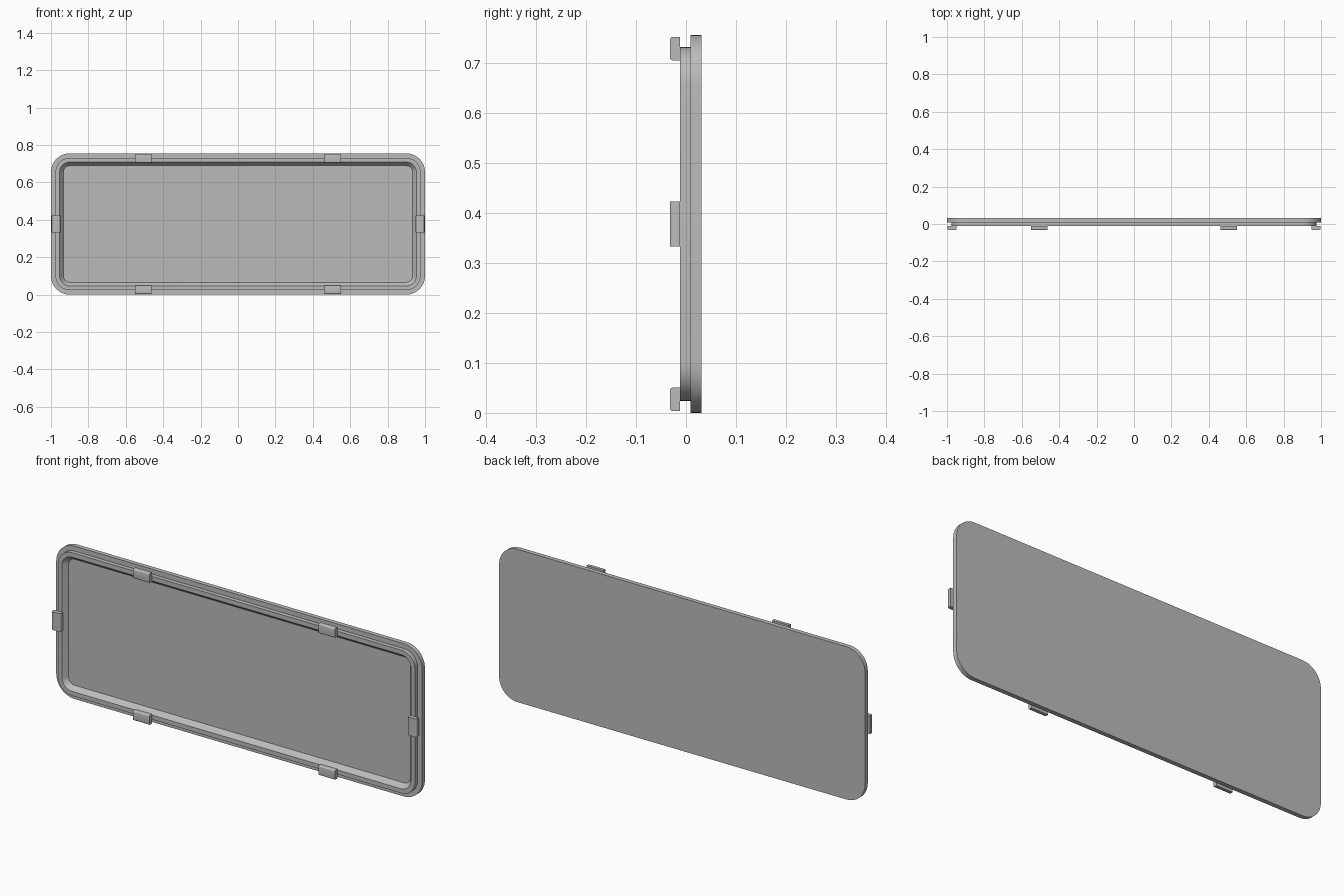
import bpy, bmesh, math
from mathutils import Vector

if "Cube" in bpy.data.objects:
    bpy.data.objects.remove(bpy.data.objects["Cube"])

HALF_W, HEIGHT, RADIUS, STEPS = 1.0, 0.755, 0.1, 10
FRONT, BACK = -0.012, 0.031

grey = bpy.data.materials.new("plain grey")
grey.use_nodes = True
colour = (0.5, 0.5, 0.5, 1)
grey.diffuse_color = colour
grey.node_tree.nodes["Principled BSDF"].inputs["Base Color"].default_value = colour


def finish(name, bm):
    bmesh.ops.recalc_face_normals(bm, faces=bm.faces)
    mesh = bpy.data.meshes.new(name)
    bm.to_mesh(mesh)
    bm.free()
    mesh.materials.append(grey)
    obj = bpy.data.objects.new(name, mesh)
    bpy.context.collection.objects.link(obj)
    bpy.ops.object.select_all(action="DESELECT")
    obj.select_set(True)
    bpy.context.view_layer.objects.active = obj
    bpy.ops.object.shade_smooth_by_angle(angle=math.radians(30))
    return obj


def rounded_ring(bm, inset, y):
    """Rounded rectangle, offset inwards from the cover outline."""
    ring = []
    r = RADIUS - inset
    cx, cz = HALF_W - RADIUS, HEIGHT / 2 - RADIUS
    for corner, (sx, sz) in enumerate([(1, 1), (-1, 1), (-1, -1), (1, -1)]):
        for i in range(STEPS + 1):
            a = (corner + i / STEPS) * math.pi / 2
            ring.append(bm.verts.new((sx * cx + r * math.cos(a), y,
                                      HEIGHT / 2 + sz * cz + r * math.sin(a))))
    return ring


# Cover: back plate, stepped lip and sloped recess in one section sweep
section = [(0, BACK), (0, 0.009), (0.024, 0.009), (0.024, FRONT),
           (0.046, FRONT), (0.066, 0.012)]
bm = bmesh.new()
rings = [rounded_ring(bm, inset, y) for inset, y in section]
for a, b in zip(rings, rings[1:]):
    for i in range(len(a)):
        j = (i + 1) % len(a)
        bm.faces.new((a[i], a[j], b[j], b[i]))
bm.faces.new(rings[0])
bm.faces.new(rings[-1])
finish("cover", bm)


def clip(name, x, z, width, height):
    """Small block with its long front edges rounded."""
    bm = bmesh.new()
    bmesh.ops.create_cube(bm, size=1)
    depth = 0.02
    for v in bm.verts:
        v.co = Vector((x + v.co.x * width, FRONT - depth / 2 + v.co.y * depth,
                       z + v.co.z * height))
    along = 0 if width > height else 2
    front = [e for e in bm.edges
             if all(v.co.y < FRONT - depth / 2 for v in e.verts)
             and abs((e.verts[0].co - e.verts[1].co)[along]) > 0.01]
    bmesh.ops.bevel(bm, geom=front, offset=0.006, segments=4,
                    profile=0.5, affect="EDGES")
    finish(name, bm)


# Clips: two above, two below, one at each end
LONG, SHORT, INSET = 0.09, 0.047, 0.027
for side, sx in (("left", 1), ("right", -1)):
    clip(f"{side}_end_clip", sx * (HALF_W - INSET), HEIGHT / 2, SHORT, LONG)
    clip(f"{side}_top_clip", sx * 0.507, HEIGHT - INSET, LONG, SHORT)
    clip(f"{side}_bottom_clip", sx * 0.507, INSET, LONG, SHORT)
